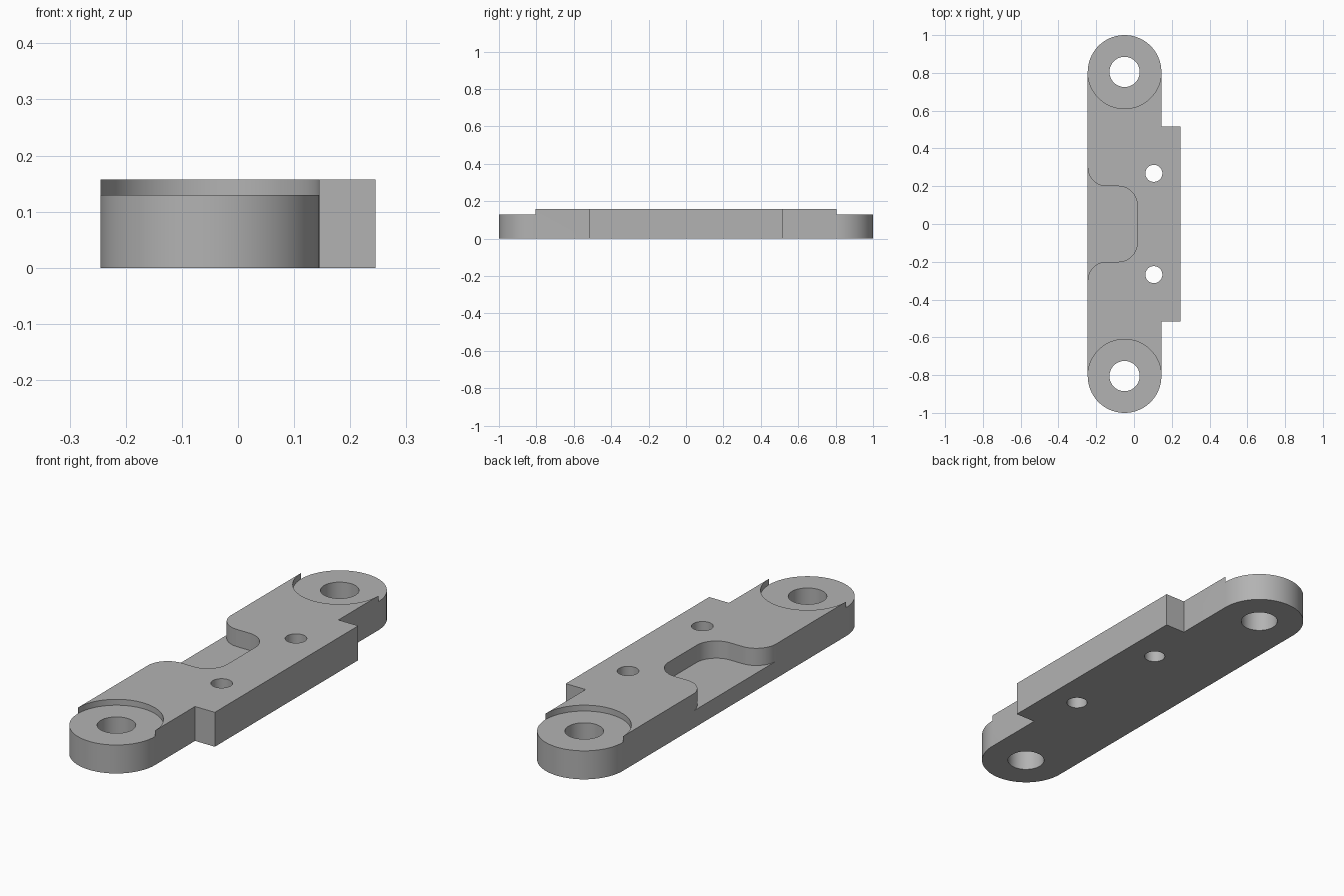
import bpy, bmesh
from math import pi, sin, cos

if "Cube" in bpy.data.objects:
    bpy.data.objects.remove(bpy.data.objects["Cube"], do_unlink=True)

# Main dimensions
HEIGHT, EAR_TOP, FLOOR = 0.157, 0.13, 0.0785
EAR_X, EAR_Y, EAR_R = -0.05, 0.805, 0.195
LEFT, RIGHT, TAB_X, TAB_Y = -0.245, 0.145, 0.245, 0.517

grey = bpy.data.materials.new("plain grey")
grey.use_nodes = True
colour = (0.45, 0.45, 0.45, 1)
grey.diffuse_color = colour
grey.node_tree.nodes["Principled BSDF"].inputs["Base Color"].default_value = colour


def arc(cx, cy, r, start, end, steps=24):
    """Points along an arc, with angles in half turns."""
    angles = [pi * (start + (end - start) * i / steps) for i in range(steps + 1)]
    return [(cx + r * cos(a), cy + r * sin(a)) for a in angles]


def mirror_y(points):
    return [(x, -y) for x, y in reversed(points)]


def prism(name, outline, z0, z1):
    """Extrude a closed outline from z0 to z1."""
    bm = bmesh.new()
    base = bm.faces.new([bm.verts.new((x, y, z0)) for x, y in outline])
    up = bmesh.ops.extrude_face_region(bm, geom=[base])["geom"]
    bmesh.ops.translate(bm, vec=(0, 0, z1 - z0),
                        verts=[v for v in up if isinstance(v, bmesh.types.BMVert)])
    bmesh.ops.recalc_face_normals(bm, faces=bm.faces)
    mesh = bpy.data.meshes.new(name)
    bm.to_mesh(mesh)
    bm.free()
    mesh.materials.append(grey)
    obj = bpy.data.objects.new(name, mesh)
    bpy.context.collection.objects.link(obj)
    return obj


# Plate with rounded ends and a side tab
upper = [(TAB_X, TAB_Y), (RIGHT, TAB_Y)] + arc(EAR_X, EAR_Y, EAR_R, 0, 1, 48)
plate = prism("mounting_plate", upper + mirror_y(upper), 0, HEIGHT)

cutters = []

# Side pocket with rounded inner corners and rounded mouth
half = arc(-0.083, 0.1, 0.1, 0, 0.5) + arc(LEFT + 0.1, 0.3, 0.1, 1.5, 1.002)
half += [(-0.35, half[-1][1])]
cutters.append(prism("pocket_cutter", half + mirror_y(half), FLOOR, 0.3))

# Lowered round seats on both ends
seat = [(EAR_X + 0.3, EAR_Y), (EAR_X + 0.3, 1.2), (EAR_X - 0.3, 1.2), (EAR_X - 0.3, EAR_Y)]
seat += arc(EAR_X, EAR_Y, EAR_R - 0.0005, 1, 2, 48)
for outline in (seat, mirror_y(seat)):
    cutters.append(prism("seat_cutter", outline, EAR_TOP, 0.3))

# Large end holes and small middle holes
for side in (-1, 1):
    for x, y, r in ((EAR_X, EAR_Y, 0.08), (0.105, 0.268, 0.045)):
        ring = arc(x, side * y, r, 0, 2, 48)[:-1]
        cutters.append(prism("hole_cutter", ring, -0.1, 0.3))

# Apply every cut, then drop the cutters
bpy.context.view_layer.objects.active = plate
for cutter in cutters:
    cut = plate.modifiers.new("cut", "BOOLEAN")
    cut.operation, cut.solver, cut.object = "DIFFERENCE", "EXACT", cutter
    bpy.ops.object.modifier_apply(modifier=cut.name)
    bpy.data.objects.remove(cutter, do_unlink=True)

bpy.ops.object.select_all(action="DESELECT")
plate.select_set(True)
bpy.ops.object.shade_smooth_by_angle()
